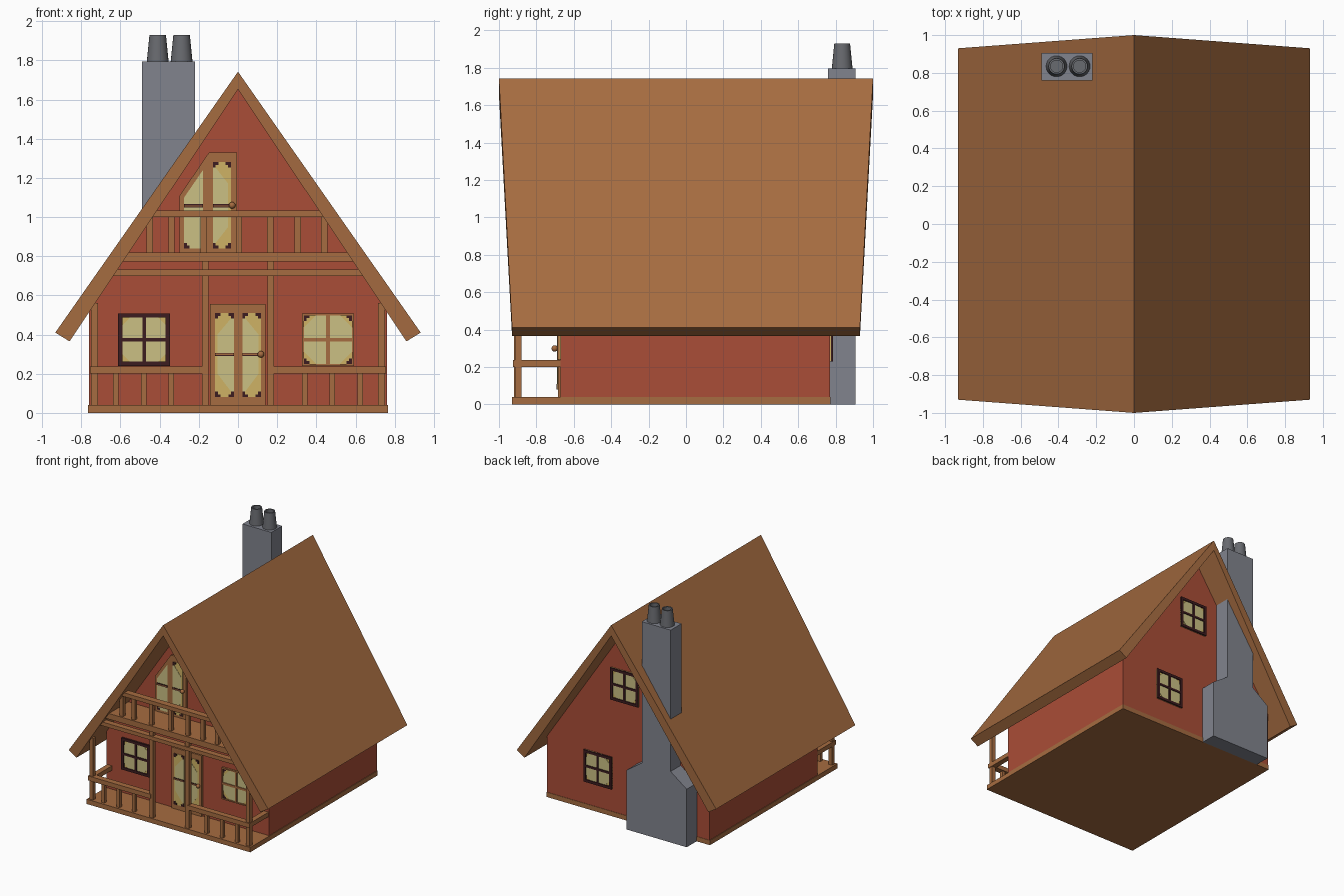
import bpy, bmesh, math

cube = bpy.data.objects.get("Cube")
if cube:
    bpy.data.objects.remove(cube, do_unlink=True)


def material(name, r, g, b):
    m = bpy.data.materials.new(name)
    m.use_nodes = True
    m.diffuse_color = (r, g, b, 1)
    m.node_tree.nodes["Principled BSDF"].inputs["Base Color"].default_value = (r, g, b, 1)
    return m


WOOD = material("brown wood", 0.38, 0.15, 0.052)
RED = material("red wall", 0.40, 0.075, 0.038)
STONE = material("grey stone", 0.22, 0.23, 0.27)
POT = material("dark grey clay", 0.14, 0.145, 0.16)
PALE = material("pale glass", 0.60, 0.53, 0.23)
YELLOW = material("yellow glass", 0.62, 0.45, 0.13)
DARK = material("dark frame", 0.045, 0.012, 0.014)


def finish(name, bm, mat):
    bmesh.ops.recalc_face_normals(bm, faces=bm.faces)
    me = bpy.data.meshes.new(name)
    bm.to_mesh(me)
    bm.free()
    me.materials.append(mat)
    ob = bpy.data.objects.new(name, me)
    bpy.context.collection.objects.link(ob)
    return ob


def prism(name, pts, y0, y1, mat):
    """Extrude an (x, z) outline along y."""
    bm = bmesh.new()
    f = bm.faces.new([bm.verts.new((x, y0, z)) for x, z in pts])
    ext = bmesh.ops.extrude_face_region(bm, geom=[f])
    for v in ext["geom"]:
        if isinstance(v, bmesh.types.BMVert):
            v.co.y = y1
    return finish(name, bm, mat)


def box(name, x0, x1, y0, y1, z0, z1, mat):
    return prism(name, [(x0, z0), (x1, z0), (x1, z1), (x0, z1)], y0, y1, mat)


def under_roof(z):
    """Half width inside the roof at height z, with a small overlap."""
    return (1.652 - z) / 1.504 + 0.01


FRONT, BACK = -0.67, 0.77

# House body and floor
prism("house_walls", [(-0.76, 0.03), (0.76, 0.03), (0.76, 0.52), (0, 1.66), (-0.76, 0.52)],
      FRONT, BACK, RED)
box("floor", -0.765, 0.765, -0.93, BACK + 0.003, 0, 0.04, WOOD)

# Roof: two sloping slabs meeting at the ridge, ends raked outwards
bm = bmesh.new()
profile = [(0, 1.742), (0.933, 0.41), (0.86, 0.365), (0, 1.652)]
for s in (-1, 1):
    rings = []
    for e in (-1, 1):
        rings.append([bm.verts.new((s * x, e * (1 - 0.07 * min(x / 0.86, 1)), z)) for x, z in profile])
        bm.faces.new(rings[-1])
    for i in range(3):
        bm.faces.new((rings[0][i], rings[0][i + 1], rings[1][i + 1], rings[1][i]))
bmesh.ops.remove_doubles(bm, verts=bm.verts, dist=0.0001)
finish("roof", bm, WOOD)

# Chimney with sloping shoulders
prism("chimney", [(-0.64, 0), (-0.075, 0), (-0.075, 0.5), (-0.22, 0.6), (-0.22, 1.795),
                  (-0.49, 1.795), (-0.49, 0.6), (-0.64, 0.49)], 0.76, 0.905, STONE)

# Chimney pots: hollow tapered tubes
for i, cx in enumerate((-0.41, -0.288)):
    bm = bmesh.new()
    prev = None
    for r, z in ((0.056, 1.79), (0.042, 1.93), (0.032, 1.93), (0.034, 1.81)):
        ring = [bm.verts.new((cx + r * math.cos(a * math.tau / 24), 0.835 + r * math.sin(a * math.tau / 24), z))
                for a in range(24)]
        if prev:
            for a in range(24):
                b = (a + 1) % 24
                bm.faces.new((prev[a], prev[b], ring[b], ring[a]))
        prev = ring
    bm.faces.new(prev)
    pot = finish(f"chimney_pot_{i + 1}", bm, POT)
    bpy.context.view_layer.objects.active = pot
    pot.select_set(True)
    bpy.ops.object.shade_smooth_by_angle()
    pot.select_set(False)

# Porch: corner posts, rails, balusters and inner posts on both sides
for s, side in ((-1, "right"), (1, "left")):
    def mirrored(name, x0, x1, *rest):
        box(f"{side}_{name}", *sorted((s * x0, s * x1)), *rest, WOOD)
    mirrored("corner_post", 0.715, 0.75, -0.915, -0.88, 0.03, 0.56)
    mirrored("inner_post", 0.15, 0.184, -0.92, -0.885, 0.03, 0.78)
    mirrored("front_rail", 0.17, 0.755, -0.925, -0.875, 0.2, 0.238)
    mirrored("side_rail", 0.71, 0.755, -0.9, FRONT, 0.2, 0.238)
    for i, x in enumerate((0.34, 0.482, 0.625)):
        mirrored(f"porch_baluster_{i + 1}", x - 0.014, x + 0.014, -0.912, -0.884, 0.03, 0.21)

# Balcony: beams trimmed to the roof slope, then balusters
for name, z0, z1, y1 in (("porch_beam", 0.7, 0.732, -0.88), ("balcony_deck", 0.772, 0.82, FRONT),
                         ("balcony_rail", 1.0, 1.033, -0.875)):
    a, b = under_roof(z0), under_roof(z1)
    prism(name, [(-a, z0), (a, z0), (b, z1), (-b, z1)], -0.93, y1, WOOD)
for i, x in enumerate((-0.45, -0.34, -0.175, 0.005, 0.165, 0.305, 0.44)):
    box(f"balcony_baluster_{i + 1}", x - 0.016, x + 0.016, -0.915, -0.885, 0.81, 1.01, WOOD)


def octagon(x0, x1, z0, z1, k=0.25):
    dx, dz = (x1 - x0) * k, (z1 - z0) * k
    return [(x0 + dx, z0), (x1 - dx, z0), (x1, z0 + dz), (x1, z1 - dz),
            (x1 - dx, z1), (x0 + dx, z1), (x0, z1 - dz), (x0, z0 + dz)]


def corner(name, x, z, dx, dz, y, arm=0.028, t=0.014):
    """L-shaped dark fitting at a pane corner, arms pointing along dx and dz."""
    prism(name, [(x, z), (x + dx * arm, z), (x + dx * arm, z + dz * t), (x + dx * t, z + dz * t),
                 (x + dx * t, z + dz * arm), (x, z + dz * arm)], y, y - 0.004, DARK)


def corners(name, x0, x1, z0, z1, y):
    for i, (x, dx) in enumerate(((x0, 1), (x1, -1))):
        for j, (z, dz) in enumerate(((z0, 1), (z1, -1))):
            corner(f"{name}_corner_{i}{j}", x, z, dx, dz, y)


def window(name, x0, x1, z0, z1, wall, s, mat, w):
    """Framed four-pane window on a wall facing s along y."""
    box(name + "_glass", x0, x1, wall, wall + s * 0.006, z0, z1, YELLOW)
    prism(name + "_pale_glass", octagon(x0 + 0.01, x1 - 0.01, z0 + 0.01, z1 - 0.01),
          wall, wall + s * 0.009, PALE)
    cx, cz, h = (x0 + x1) / 2, (z0 + z1) / 2, 0.009
    bars = ((x0, x0 + w, z0, z1), (x1 - w, x1, z0, z1), (x0, x1, z0, z0 + w),
            (x0, x1, z1 - w, z1), (cx - h, cx + h, z0, z1), (x0, x1, cz - h, cz + h))
    for i, (a, b, c, d) in enumerate(bars):
        box(f"{name}_bar_{i + 1}", a, b, wall, wall + s * 0.016, c, d, mat)


# Windows
window("front_right_window", -0.612, -0.347, 0.24, 0.508, FRONT, -1, DARK, 0.022)
window("front_left_window", 0.327, 0.592, 0.24, 0.508, FRONT, -1, WOOD, 0.01)
corners("front_left_window", 0.337, 0.582, 0.25, 0.498, FRONT - 0.009)
window("back_lower_window", 0.15, 0.41, 0.23, 0.5, BACK, 1, DARK, 0.022)
window("back_upper_window", -0.1, 0.16, 0.99, 1.26, BACK, 1, DARK, 0.022)


def knob(name, x, z):
    bm = bmesh.new()
    bmesh.ops.create_uvsphere(bm, u_segments=16, v_segments=10, radius=0.017)
    bmesh.ops.translate(bm, verts=bm.verts, vec=(x, FRONT - 0.032, z))
    for f in bm.faces:
        f.smooth = True
    finish(name, bm, WOOD)


FACE = FRONT - 0.015

# Front door: wooden leaf, two tall panes, latch bar and knob
box("front_door", -0.143, 0.14, FRONT, FACE, 0.03, 0.555, WOOD)
for name, x0, x1, outer in (("right_pane", -0.117, -0.021, 0), ("left_pane", 0.023, 0.117, 1)):
    box("door_" + name, x0, x1, FACE, FACE - 0.003, 0.08, 0.51, YELLOW)
    a, b = (x0 + 0.012, x1) if outer == 0 else (x0, x1 - 0.012)
    slant = [(a, 0.2), (b, 0.09), (b, 0.5), (a, 0.4)] if outer == 0 else [(b, 0.2), (b, 0.4), (a, 0.5), (a, 0.09)]
    prism("door_pale_" + name, slant, FACE, FACE - 0.005, PALE)
    corners("door_" + name, x0, x1, 0.08, 0.51, FACE - 0.003)
    box("door_latch_" + name, x0, x1, FACE, FACE - 0.009, 0.291, 0.307, DARK)
    box("door_latch_strip_" + name, x0, x1, FACE, FACE - 0.011, 0.296, 0.302, WOOD)
knob("door_knob", 0.117, 0.299)

# Balcony door: sloping top that follows the roof
prism("balcony_door", [(-0.298, 0.81), (-0.005, 0.81), (-0.005, 1.33), (-0.148, 1.33), (-0.298, 1.11)],
      FRONT, FACE, WOOD)
prism("balcony_door_right_pane", [(-0.275, 0.84), (-0.179, 0.84), (-0.179, 1.24), (-0.275, 1.1)],
      FACE, FACE - 0.004, PALE)
box("balcony_door_left_pane", -0.128, -0.036, FACE, FACE - 0.003, 0.84, 1.28, YELLOW)
prism("balcony_door_pale_pane", [(-0.128, 0.85), (-0.05, 0.95), (-0.05, 1.17), (-0.128, 1.27)],
      FACE, FACE - 0.005, PALE)
corners("balcony_door_left_pane", -0.128, -0.036, 0.84, 1.28, FACE - 0.003)
corner("balcony_door_low_corner", -0.275, 0.84, 1, 1, FACE - 0.003)
for i, (x0, x1) in enumerate(((-0.275, -0.179), (-0.128, -0.036))):
    box(f"balcony_door_latch_{i + 1}", x0, x1, FACE, FACE - 0.009, 1.048, 1.066, DARK)
    box(f"balcony_door_latch_strip_{i + 1}", x0, x1, FACE, FACE - 0.011, 1.054, 1.06, WOOD)
knob("balcony_door_knob", -0.03, 1.06)
